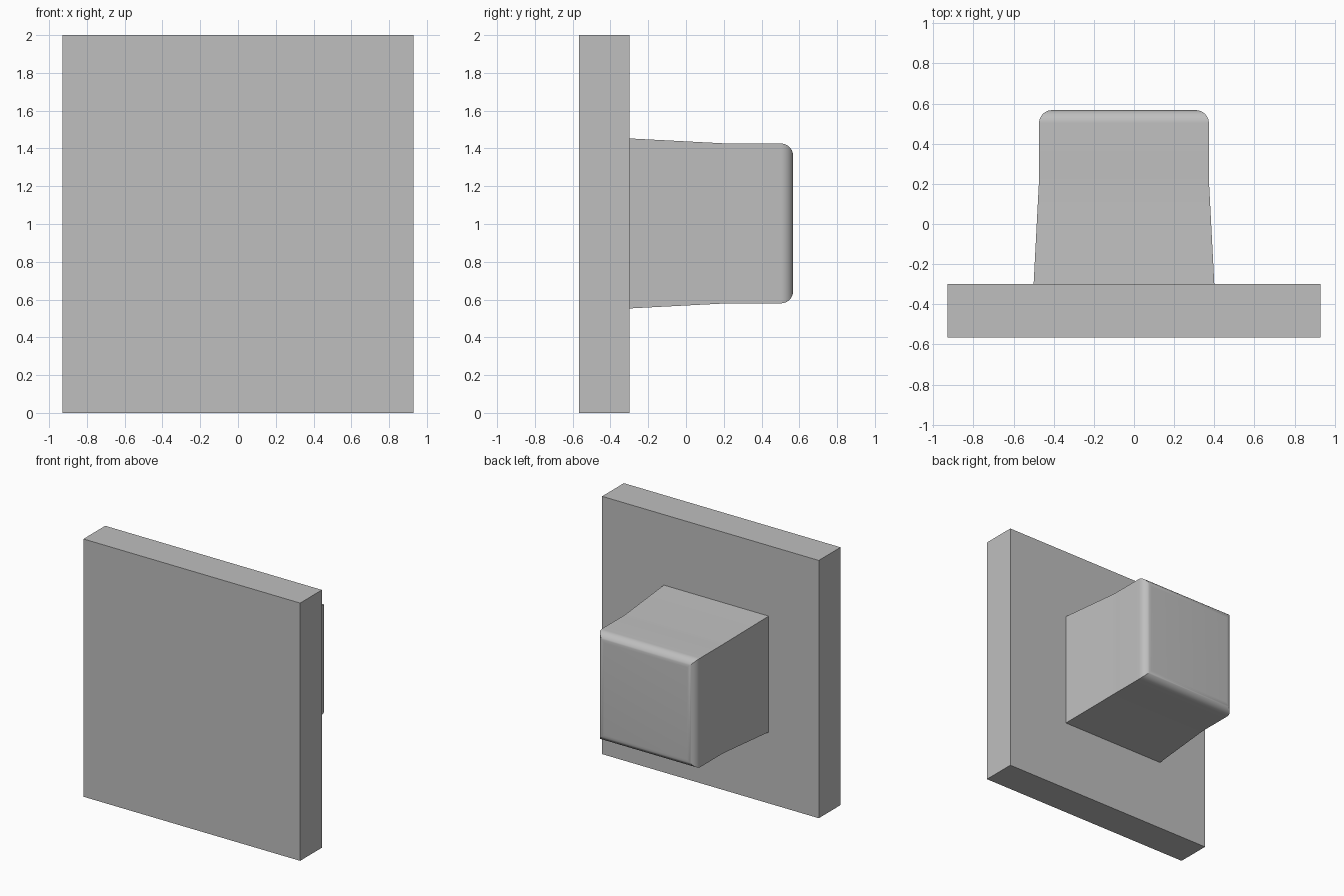
import bpy
import bmesh
from math import sin, cos, pi, radians

default = bpy.data.objects.get("Cube")
if default:
    bpy.data.objects.remove(default, do_unlink=True)

grey = bpy.data.materials.new("plain grey")
grey.use_nodes = True
colour = (0.52, 0.52, 0.52, 1)
grey.diffuse_color = colour
grey.node_tree.nodes["Principled BSDF"].inputs["Base Color"].default_value = colour


def add_object(name, bm):
    bmesh.ops.recalc_face_normals(bm, faces=bm.faces)
    mesh = bpy.data.meshes.new(name)
    bm.to_mesh(mesh)
    bm.free()
    mesh.materials.append(grey)
    obj = bpy.data.objects.new(name, mesh)
    bpy.context.collection.objects.link(obj)
    return obj


def square_loft(name, centre_x, centre_z, profile):
    """Stack square rings along y; profile holds (y, half width) pairs."""
    bm = bmesh.new()
    corners = ((-1, -1), (1, -1), (1, 1), (-1, 1))
    rings = [[bm.verts.new((centre_x + sx * h, y, centre_z + sz * h)) for sx, sz in corners]
             for y, h in profile]
    for a, b in zip(rings, rings[1:]):
        for i in range(4):
            j = (i + 1) % 4
            bm.faces.new((a[i], a[j], b[j], b[i]))
    bm.faces.new(rings[0])
    bm.faces.new(rings[-1])
    return add_object(name, bm)


# Square mounting plate
bm = bmesh.new()
bmesh.ops.create_cube(bm, size=1)
bmesh.ops.scale(bm, vec=(1.86, 0.267, 2), verts=bm.verts)
bmesh.ops.translate(bm, vec=(0, -0.433, 1), verts=bm.verts)
add_object("mounting_plate", bm)

# Tapered stem with a rounded rim, its foot sunk slightly into the plate
half, end, radius, steps = 0.423, 0.567, 0.065, 10
profile = [(-0.31, 0.4506), (-0.3, 0.45), (0.2, half + 0.001), (0.25, half)]
for k in range(steps + 1):
    a = k / steps * pi / 2
    profile.append((end - radius + radius * sin(a), half - radius + radius * cos(a)))
stem = square_loft("stem", -0.05, 1.003, profile)

bpy.ops.object.select_all(action='DESELECT')
stem.select_set(True)
bpy.context.view_layer.objects.active = stem
bpy.ops.object.shade_smooth_by_angle(angle=radians(30))
